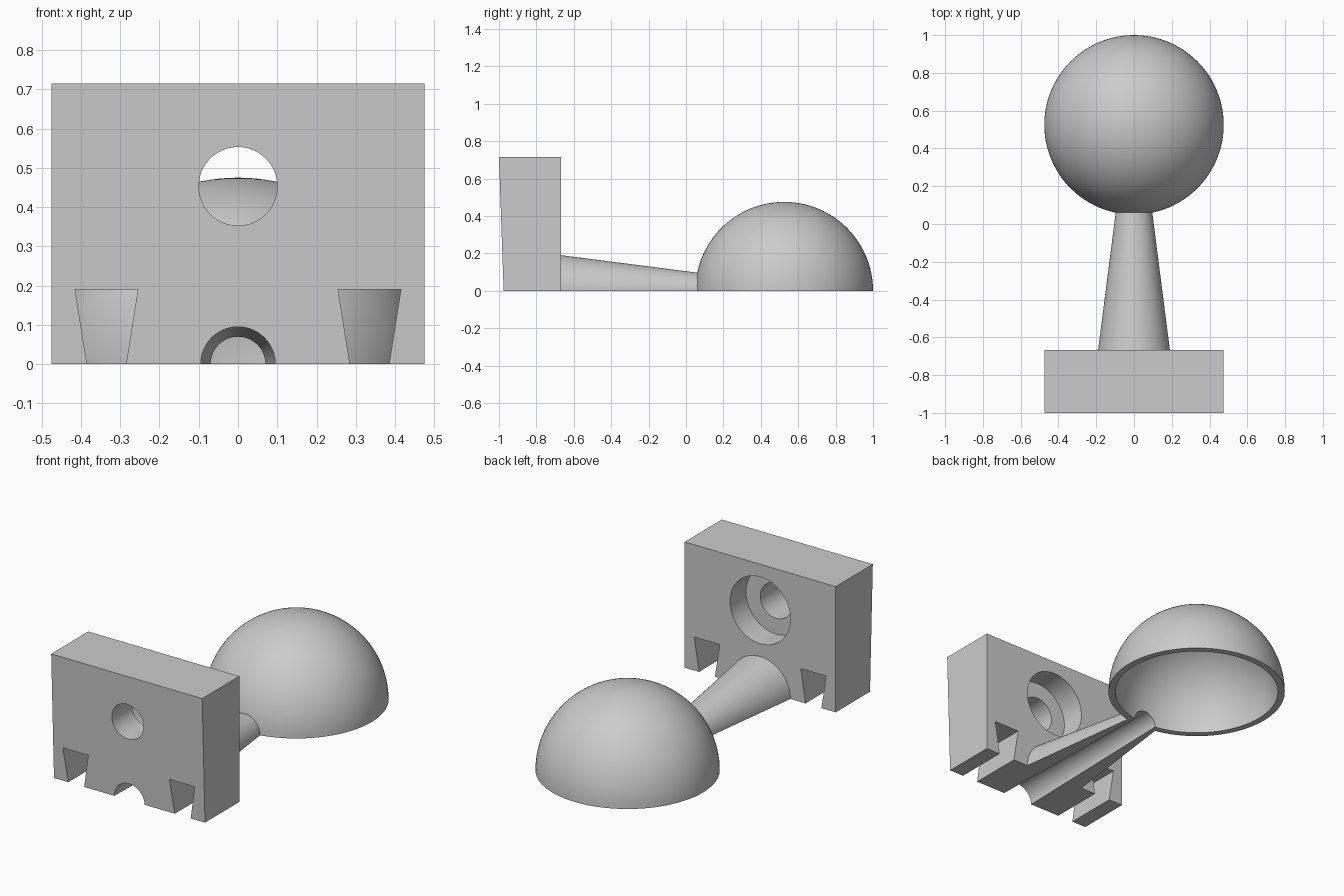
import bpy, bmesh
from math import sin, cos, pi

cube = bpy.data.objects.get("Cube")
if cube:
    bpy.data.objects.remove(cube)

grey = bpy.data.materials.new("plain grey")
grey.use_nodes = True
COLOUR = (0.6, 0.6, 0.6, 1)
grey.diffuse_color = COLOUR
grey.node_tree.nodes["Principled BSDF"].inputs["Base Color"].default_value = COLOUR

FRONT, BACK = -1.0, -0.667      # block faces
BOWL_Y, BOWL_R, BOWL_IN = 0.525, 0.475, 0.438


def finish(name, bm):
    bmesh.ops.recalc_face_normals(bm, faces=bm.faces)
    mesh = bpy.data.meshes.new(name)
    bm.to_mesh(mesh)
    bm.free()
    mesh.materials.append(grey)
    ob = bpy.data.objects.new(name, mesh)
    bpy.context.collection.objects.link(ob)
    return ob


def loft(name, sections):
    """Solid through (y, [(x, z), ...]) sections with equal point counts."""
    bm = bmesh.new()
    rings = [[bm.verts.new((x, y, z)) for x, z in pts] for y, pts in sections]
    for a, b in zip(rings, rings[1:]):
        for i in range(len(a)):
            j = (i + 1) % len(a)
            bm.faces.new((a[i], a[j], b[j], b[i]))
    bm.faces.new(rings[0])
    bm.faces.new(rings[-1])
    return finish(name, bm)


def arc(r, start=0, end=pi, n=48, z=0):
    return [(r * cos(start + (end - start) * i / n),
             z + r * sin(start + (end - start) * i / n)) for i in range(n + 1)]


def circle(r, z=0):
    return arc(r, 0, 2 * pi, 64, z)[:-1]


def cut(ob, cutters):
    for c in cutters:
        mod = ob.modifiers.new("cut", 'BOOLEAN')
        mod.operation = 'DIFFERENCE'
        mod.solver = 'EXACT'
        mod.object = c
    dg = bpy.context.evaluated_depsgraph_get()
    mesh = bpy.data.meshes.new_from_object(ob.evaluated_get(dg))
    ob.modifiers.clear()
    ob.data = mesh


def groove(y):
    """Radius of the tapered groove under the handle."""
    return 0.095 - 0.025 * (y + 0.975) / 1.06


# Cutters
groove_cutter = loft("groove_cutter", [(y, circle(groove(y))) for y in (-1.1, 0.3)])
hole_cutter = loft("hole_cutter", [(y, circle(0.1, 0.453)) for y in (-1.1, -0.6)])
recess_cutter = loft("recess_cutter", [(y, circle(0.19, 0.453)) for y in (BACK - 0.143, -0.6)])
slot_cutters = []
for side in (-1, 1):
    slot = [(0.335 * side + x, z) for x, z in
            ((-0.042, -0.05), (0.042, -0.05), (0.08, 0.19), (-0.08, 0.19))]
    slot_cutters.append(loft("slot_cutter", [(-1.1, slot), (-0.6, slot)]))

# Block with a slightly leaning front face
block = loft("mounting_block", [
    (FRONT, [(-0.475, 0), (0.475, 0), (0.475, 0.715), (-0.475, 0.715)]),
    (BACK, [(-0.475, 0), (0.475, 0), (0.475, 0.715), (-0.475, 0.715)])])
for v in block.data.vertices:
    if v.co.y < -0.9 and v.co.z < 0.1:
        v.co.y = -0.975
cut(block, [groove_cutter, hole_cutter, recess_cutter] + slot_cutters)

# Half-round hollow tapered handle
handle = loft("handle", [(y, arc(r) + arc(groove(y), pi, 0))
                         for y, r in ((BACK, 0.19), (0.075, 0.095))])

# Hemispherical shell, spun from a quarter section
bm = bmesh.new()
section = [(r * cos(a), r * sin(a)) for r, steps in
           ((BOWL_R, range(33)), (BOWL_IN, range(32, -1, -1)))
           for a in [pi / 2 * i / 32 for i in steps]]
verts = [bm.verts.new((x, BOWL_Y, z)) for x, z in section]
edges = [bm.edges.new((a, b)) for a, b in zip(verts, verts[1:] + verts[:1])
         if max(a.co.x, b.co.x) > 1e-4]
bmesh.ops.spin(bm, geom=verts + edges, cent=(0, BOWL_Y, 0), axis=(0, 0, 1),
               angle=2 * pi, steps=96)
bmesh.ops.remove_doubles(bm, verts=bm.verts, dist=1e-4)
bowl = finish("bowl", bm)
cut(bowl, [groove_cutter])

for c in [groove_cutter, hole_cutter, recess_cutter] + slot_cutters:
    bpy.data.objects.remove(c)

# Smooth curved surfaces, sharp corners
bpy.ops.object.select_all(action='DESELECT')
for ob in (block, handle, bowl):
    ob.select_set(True)
bpy.context.view_layer.objects.active = block
bpy.ops.object.shade_smooth_by_angle(angle=0.6)
